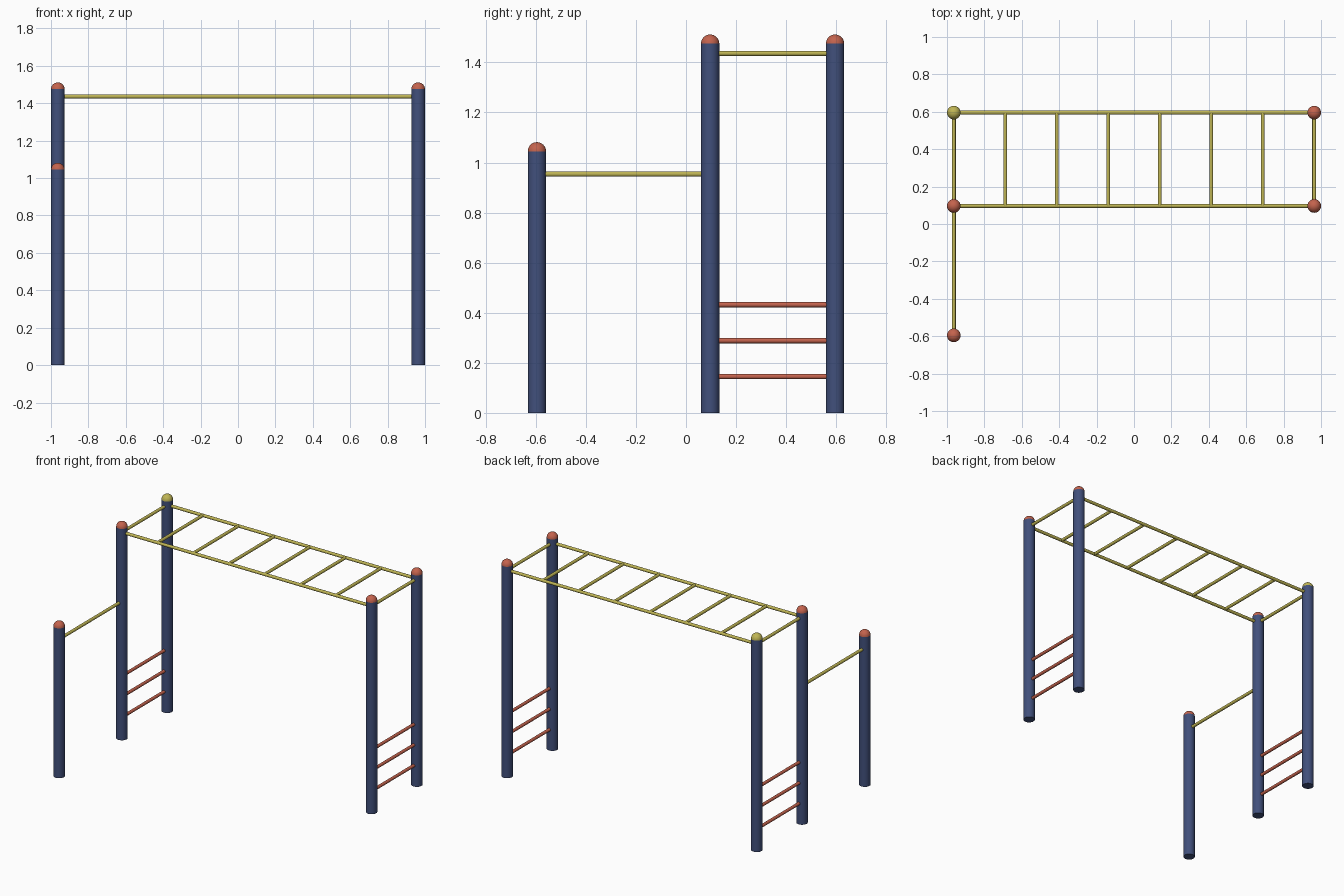
import bpy, math
from mathutils import Vector

if "Cube" in bpy.data.objects:
    bpy.data.objects.remove(bpy.data.objects["Cube"])

R_POST, R_BAR = 0.0365, 0.0105
X, Y_FRONT, Y_MID, Y_BACK = 0.9635, -0.5955, 0.0965, 0.5955
H_TALL, H_SHORT = 1.475, 1.045


def material(name, rgb):
    m = bpy.data.materials.new(name)
    m.diffuse_color = (*rgb, 1)
    m.use_nodes = True
    m.node_tree.nodes["Principled BSDF"].inputs["Base Color"].default_value = m.diffuse_color
    return m


navy = material("navy blue", (0.053, 0.08, 0.2))
red = material("brick red", (0.55, 0.125, 0.075))
yellow = material("mustard yellow", (0.52, 0.46, 0.09))


def finish(name, mat):
    ob = bpy.context.object
    ob.name = name
    ob.data.materials.append(mat)
    bpy.ops.object.shade_smooth_by_angle(angle=math.radians(40))
    return ob


def tube(name, a, b, r, mat, sides=24):
    """Straight round bar between two points."""
    a, b = Vector(a), Vector(b)
    d = b - a
    bpy.ops.mesh.primitive_cylinder_add(
        vertices=sides, radius=r, depth=d.length, location=(a + b) / 2,
        rotation=d.to_track_quat('Z', 'Y').to_euler())
    return finish(name, mat)


def post(name, x, y, h, cap_mat):
    """Navy post with a domed cap; the dome's lower half sits inside the post."""
    tube(name, (x, y, 0), (x, y, h), R_POST, navy, 32)
    bpy.ops.mesh.primitive_uv_sphere_add(
        segments=32, ring_count=16, radius=R_POST, location=(x, y, h))
    cap = finish(name + "_cap", cap_mat)
    # keep only the upper half of the sphere
    import bmesh
    bm = bmesh.new()
    bm.from_mesh(cap.data)
    bmesh.ops.delete(bm, geom=[v for v in bm.verts if v.co.z < -1e-4], context='VERTS')
    bm.to_mesh(cap.data)
    bm.free()


# Posts: one has a yellow cap
post("left_middle_post", -X, Y_MID, H_TALL, red)
post("left_back_post", -X, Y_BACK, H_TALL, yellow)
post("right_middle_post", X, Y_MID, H_TALL, red)
post("right_back_post", X, Y_BACK, H_TALL, red)
post("short_front_post", -X, Y_FRONT, H_SHORT, red)

# Overhead ladder: two rails, six rungs and the two end bars
Z_TOP = 1.436
inset = R_POST * 0.9
for y, side in ((Y_MID, "front"), (Y_BACK, "back")):
    tube(side + "_rail", (-X + inset, y, Z_TOP), (X - inset, y, Z_TOP), R_BAR, yellow)
for i in range(8):
    x = -X + i * 2 * X / 7
    gap = inset if i in (0, 7) else 0
    tube(f"overhead_rung_{i}", (x, Y_MID + gap, Z_TOP), (x, Y_BACK - gap, Z_TOP), R_BAR, yellow)

# Low pull-up bar
tube("pull_up_bar", (-X, Y_FRONT + inset, 0.954), (-X, Y_MID - inset, 0.954), R_BAR, yellow)

# Climbing steps at both ends
for x, side in ((-X, "left"), (X, "right")):
    for i in range(3):
        z = 0.145 + i * 0.1435
        tube(f"{side}_step_{i}", (x, Y_MID + inset, z), (x, Y_BACK - inset, z), R_BAR, red)
